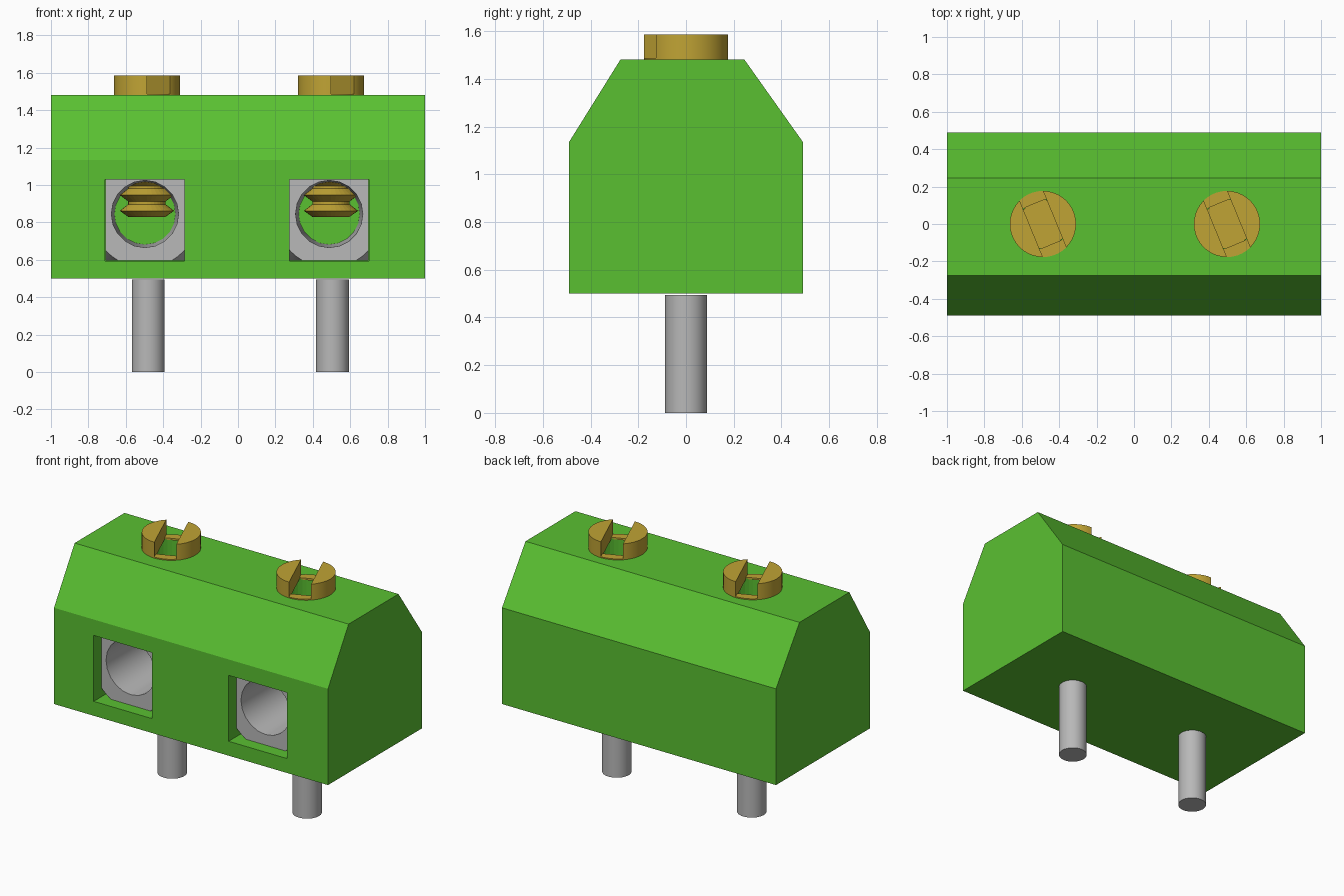
import bpy, bmesh, math
from mathutils import Matrix, Vector

cube = bpy.data.objects.get("Cube")
if cube:
    bpy.data.objects.remove(cube, do_unlink=True)


def material(name, rgb):
    m = bpy.data.materials.new(name)
    m.use_nodes = True
    m.diffuse_color = (*rgb, 1)
    bsdf = m.node_tree.nodes["Principled BSDF"]
    bsdf.inputs["Base Color"].default_value = (*rgb, 1)
    bsdf.inputs["Roughness"].default_value = 0.6
    return m


GREEN = material("green plastic", (0.102, 0.527, 0.031))
GOLD = material("brass", (0.53, 0.37, 0.035))
GREY = material("grey metal", (0.48, 0.48, 0.48))


def finish(name, bm, mat=None):
    bmesh.ops.recalc_face_normals(bm, faces=bm.faces)
    me = bpy.data.meshes.new(name)
    bm.to_mesh(me)
    bm.free()
    ob = bpy.data.objects.new(name, me)
    bpy.context.collection.objects.link(ob)
    if mat:
        me.materials.append(mat)
    return ob


def box(name, center, size, mat=None, turn=0):
    bm = bmesh.new()
    m = Matrix.Translation(center) @ Matrix.Rotation(turn, 4, 'Z') @ Matrix.Diagonal((*size, 1))
    bmesh.ops.create_cube(bm, size=1, matrix=m)
    return finish(name, bm, mat)


def cone(name, start, end, r1, r2, mat=None, sides=32):
    a, b = Vector(start), Vector(end)
    rot = Vector((0, 0, 1)).rotation_difference(b - a).to_matrix().to_4x4()
    bm = bmesh.new()
    bmesh.ops.create_cone(bm, cap_ends=True, segments=sides, radius1=r1, radius2=r2,
                          depth=(b - a).length, matrix=Matrix.Translation((a + b) / 2) @ rot)
    return finish(name, bm, mat)


def boolean(ob, cutter, op='DIFFERENCE'):
    # apply a boolean at once and drop the cutter
    mod = ob.modifiers.new("cut", 'BOOLEAN')
    mod.operation, mod.object, mod.solver = op, cutter, 'EXACT'
    mat = ob.data.materials[0]
    deps = bpy.context.evaluated_depsgraph_get()
    deps.update()
    me = bpy.data.meshes.new_from_object(ob.evaluated_get(deps))
    ob.modifiers.clear()
    ob.data = me
    me.materials.clear()
    me.materials.append(mat)
    for p in me.polygons:
        p.material_index = 0
    bpy.data.objects.remove(cutter, do_unlink=True)


def smooth(ob, angle=35):
    bpy.ops.object.select_all(action='DESELECT')
    ob.select_set(True)
    bpy.context.view_layer.objects.active = ob
    bpy.ops.object.shade_smooth_by_angle(angle=math.radians(angle))


def lathe(name, x, profile, mat, sides=32):
    # closed solid of revolution about a vertical axis from (radius, height) points
    bm = bmesh.new()
    rings = [[bm.verts.new((x + r * math.cos(2 * math.pi * i / sides),
                            r * math.sin(2 * math.pi * i / sides), z))
              for i in range(sides)] for r, z in profile]
    for low, high in zip(rings, rings[1:]):
        for i in range(sides):
            j = (i + 1) % sides
            bm.faces.new((low[i], low[j], high[j], high[i]))
    bm.faces.new(rings[0][::-1])
    bm.faces.new(rings[-1])
    return finish(name, bm, mat)


# housing: extruded profile with sloped shoulders
profile = [(-0.49, 0.5), (0.49, 0.5), (0.49, 1.135), (0.245, 1.48), (-0.275, 1.48), (-0.49, 1.135)]
bm = bmesh.new()
face = bm.faces.new([bm.verts.new((-1, y, z)) for y, z in profile])
ext = bmesh.ops.extrude_face_region(bm, geom=[face])
bmesh.ops.translate(bm, vec=(2, 0, 0), verts=[v for v in ext["geom"] if isinstance(v, bmesh.types.BMVert)])
housing = finish("housing", bm, GREEN)

FRONT, BACK, HOLE_Z = -0.41, 0.25, 0.845
TURN = math.radians(22.3)

for side, px, sx, pin_x in (("right", -0.4975, -0.487, -0.48), ("left", 0.4875, 0.497, 0.505)):
    # wire pocket and screw bore in the housing
    boolean(housing, box("pocket", (px, -0.175, 0.8125), (0.425, 0.85, 0.435)))
    boolean(housing, cone("bore", (sx, 0, 1.32), (sx, 0, 1.6), 0.13, 0.13))

    # metal clamp with rounded-off corners and a round wire hole
    clamp = box(side + "_clamp", (px, (FRONT + BACK) / 2, 0.8125),
                (0.423, BACK - FRONT - 0.002, 0.433), GREY)
    boolean(clamp, cone("corner", (px, FRONT - 0.01, HOLE_Z), (px, BACK + 0.1, HOLE_Z),
                        0.282, 0.62, sides=48), 'INTERSECT')
    boolean(clamp, cone("wire_hole", (px, FRONT - 0.01, HOLE_Z), (px, BACK + 0.01, HOLE_Z),
                        0.18, 0.163, sides=20))
    smooth(clamp)

    # threaded screw shank, reaching into the wire hole
    points = [(0.10, 0.83)]
    for k in range(3):
        z = 0.862 + 0.084 * k
        points += [(0.145, z), (0.10, z + 0.035), (0.10, z + 0.05)]
    points += [(0.10, 1.34)]
    lathe(side + "_screw_shank", sx, points, GOLD)

    # floor of the bore, seen through the slot
    cone(side + "_screw_slot_floor", (sx, 0, 1.315), (sx, 0, 1.342), 0.129, 0.129, GOLD)

    # slotted screw head
    head = cone(side + "_screw_head", (sx, 0, 1.475), (sx, 0, 1.585), 0.177, 0.177, GOLD, 40)
    boolean(head, box("slot", (sx, 0, 1.585), (0.135, 0.6, 0.196), turn=TURN))
    boolean(head, box("slot_core", (sx, 0, 1.5), (0.1352, 0.235, 0.2), turn=TURN))
    smooth(head)

    # solder pin
    smooth(cone(side + "_pin", (pin_x, 0, 0), (pin_x, 0, 0.495), 0.088, 0.088, GREY))
